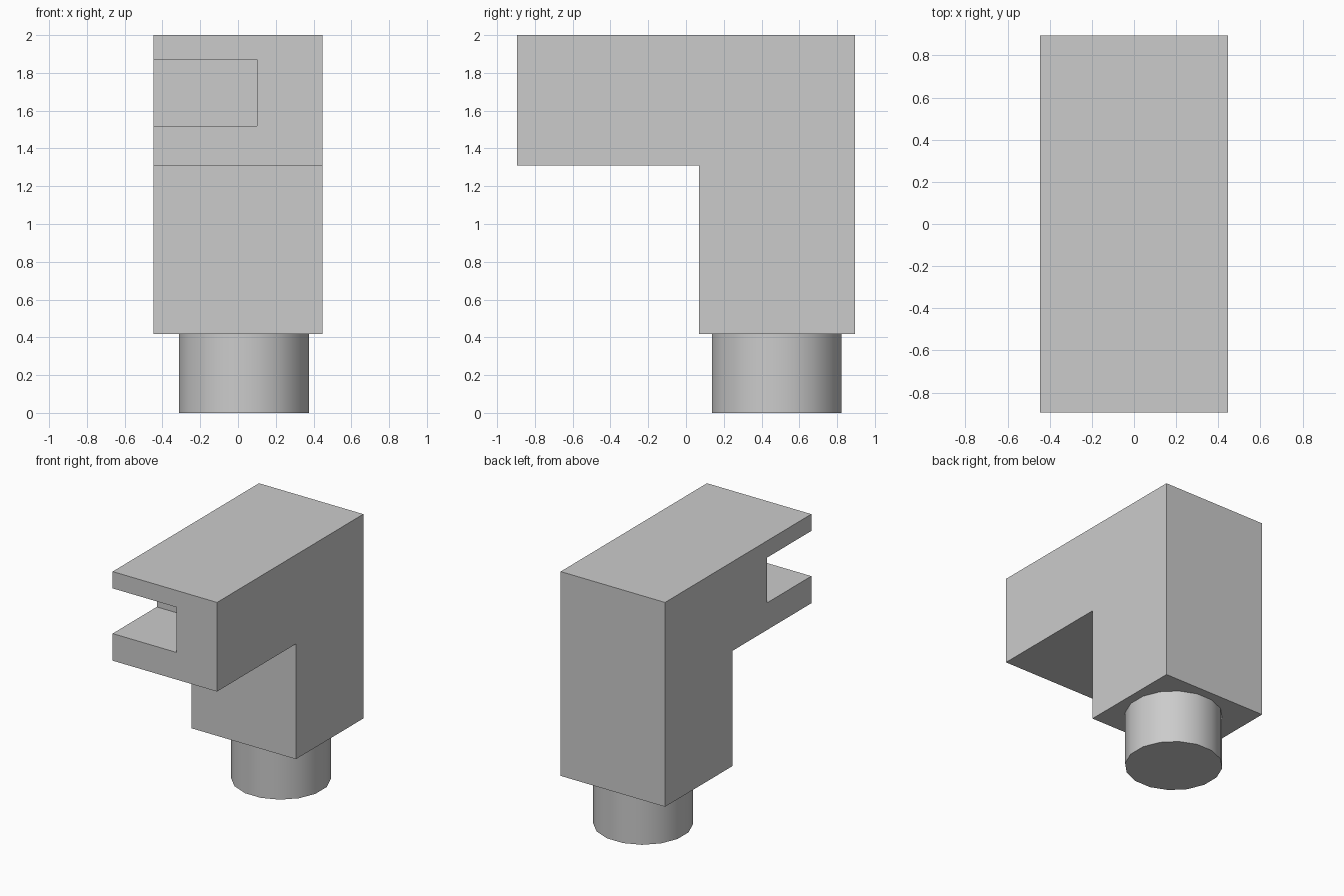
import bpy
import bmesh
import math

cube = bpy.data.objects.get("Cube")
if cube:
    bpy.data.objects.remove(cube, do_unlink=True)

# Single grey material
grey = bpy.data.materials.new("plain grey")
grey.use_nodes = True
colour = (0.6, 0.6, 0.6, 1)
grey.diffuse_color = colour
grey.node_tree.nodes["Principled BSDF"].inputs["Base Color"].default_value = colour


def extrude_profile(name, points, x_min, x_max):
    """Extrude a (y, z) outline along x."""
    bm = bmesh.new()
    face = bm.faces.new([bm.verts.new((x_min, y, z)) for y, z in points])
    grown = bmesh.ops.extrude_face_region(bm, geom=[face])["geom"]
    verts = [g for g in grown if isinstance(g, bmesh.types.BMVert)]
    bmesh.ops.translate(bm, verts=verts, vec=(x_max - x_min, 0, 0))
    bmesh.ops.recalc_face_normals(bm, faces=bm.faces)
    mesh = bpy.data.meshes.new(name)
    bm.to_mesh(mesh)
    bm.free()
    mesh.materials.append(grey)
    obj = bpy.data.objects.new(name, mesh)
    bpy.context.collection.objects.link(obj)
    return obj


# L-shaped body: upright leg with an arm reaching forward
HALF_W, HALF_D = 0.447, 0.895
body = extrude_profile("body", [
    (-HALF_D, 2), (HALF_D, 2), (HALF_D, 0.418),
    (0.07, 0.418), (0.07, 1.31), (-HALF_D, 1.31),
], -HALF_W, HALF_W)

# Slot open to the front and to one side of the arm
cutter = extrude_profile("slot_cutter", [
    (-1.1, 1.52), (-0.355, 1.52), (-0.355, 1.87), (-1.1, 1.87),
], -0.7, 0.1)
cutter.hide_render = True
cutter.hide_viewport = True
slot = body.modifiers.new("slot", "BOOLEAN")
slot.operation = "DIFFERENCE"
slot.solver = "EXACT"
slot.object = cutter

# Round peg under the leg, flats facing the axes
HEIGHT = 0.42
bpy.ops.mesh.primitive_cylinder_add(
    vertices=16, radius=0.35, depth=HEIGHT,
    location=(0.032, 0.48, HEIGHT / 2), rotation=(0, 0, math.pi / 16))
peg = bpy.context.object
peg.name = "peg"
peg.data.materials.append(grey)
bpy.ops.object.shade_smooth_by_angle(angle=math.radians(30))
